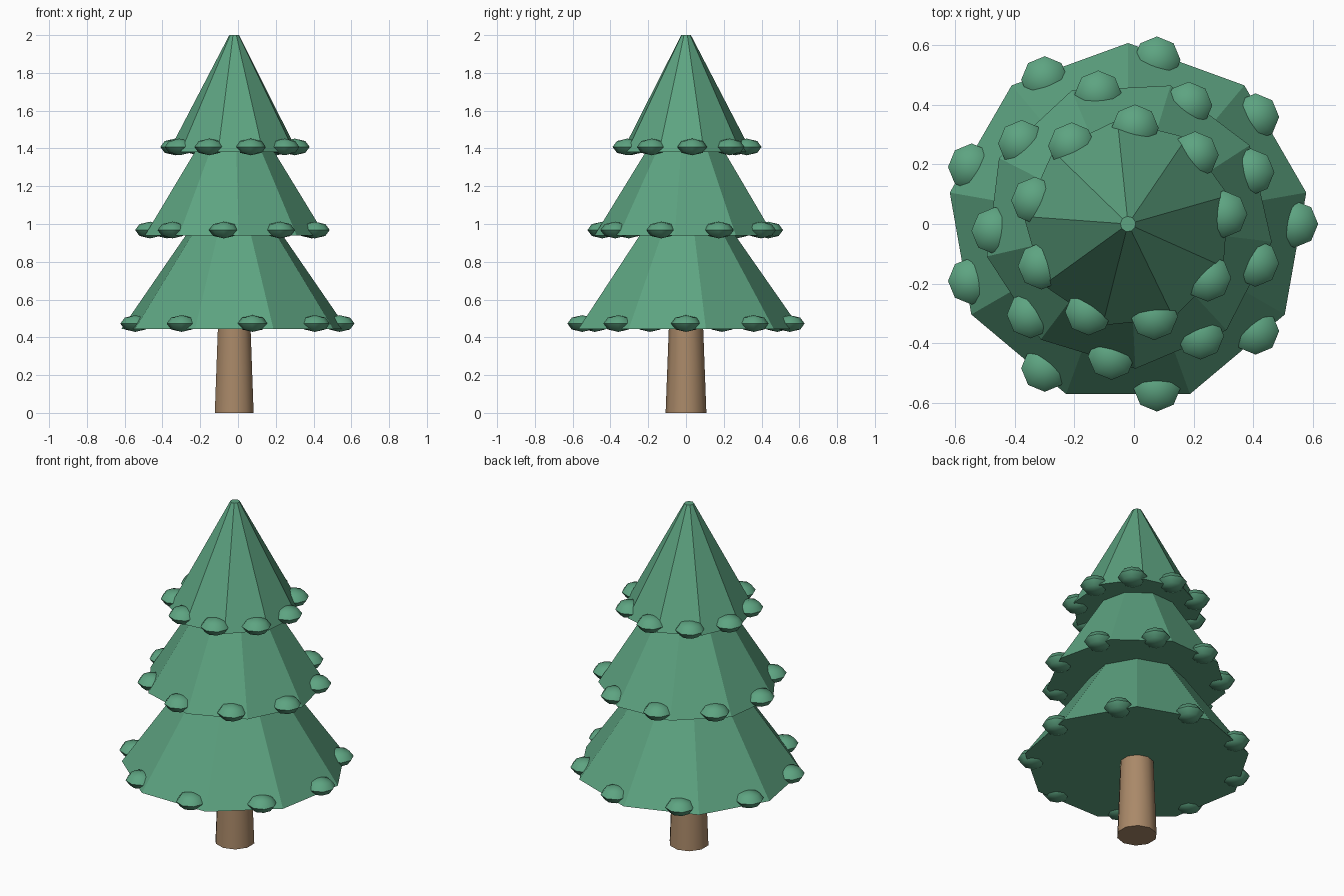
import bpy
import math
from mathutils import Matrix, Vector

cube = bpy.data.objects.get("Cube")
if cube:
    bpy.data.objects.remove(cube, do_unlink=True)

AXIS = Vector((-0.02, 0, 0))
SIDES = 9


def make_material(name, color):
    mat = bpy.data.materials.new(name)
    mat.use_nodes = True
    mat.diffuse_color = color
    mat.node_tree.nodes["Principled BSDF"].inputs["Base Color"].default_value = color
    return mat


green = make_material("pine green", (0.11, 0.37, 0.22, 1))
brown = make_material("bark brown", (0.40, 0.25, 0.14, 1))


def finish(name, mat, smooth=False):
    obj = bpy.context.object
    obj.name = name
    obj.data.materials.append(mat)
    if smooth:
        bpy.ops.object.shade_smooth_by_angle(angle=math.radians(50))
    return obj


def cone(name, mat, sides, r_low, r_high, z_low, z_high, turn=0, smooth=False):
    bpy.ops.mesh.primitive_cone_add(
        vertices=sides, radius1=r_low, radius2=r_high, depth=z_high - z_low,
        location=AXIS + Vector((0, 0, (z_low + z_high) / 2)), rotation=(0, 0, turn))
    return finish(name, mat, smooth)


def bulb(name, angle, ring, z):
    spot = AXIS + Vector((ring * math.cos(angle), ring * math.sin(angle), z))
    bpy.ops.mesh.primitive_uv_sphere_add(
        segments=8, ring_count=4, radius=0.079, location=spot)
    obj = finish(name, green)
    obj.data.transform(Matrix.Diagonal((1, 1, 0.56, 1)))
    bpy.ops.object.shade_smooth_by_angle(angle=math.radians(60))


# Tapered trunk
cone("trunk", brown, 10, 0.108, 0.089, 0, 0.5, smooth=True)

# Foliage tiers: name, base radius, tip radius, base height, tip height
tiers = [
    ("lower", 0.606, 0.03, 0.445, 1.27),
    ("middle", 0.485, 0.03, 0.94, 1.68),
    ("upper", 0.35, 0.026, 1.38, 2.0),
]
for i, (name, r_low, r_high, z_low, z_high) in enumerate(tiers):
    turn = i * 0.4
    cone(name + "_foliage", green, SIDES, r_low, r_high, z_low, z_high, turn)
    # Rounded tufts around the rim
    for k in range(SIDES):
        bulb(f"{name}_tuft_{k + 1}", turn + math.tau * k / SIDES,
             r_low * 0.92, z_low + 0.028)
